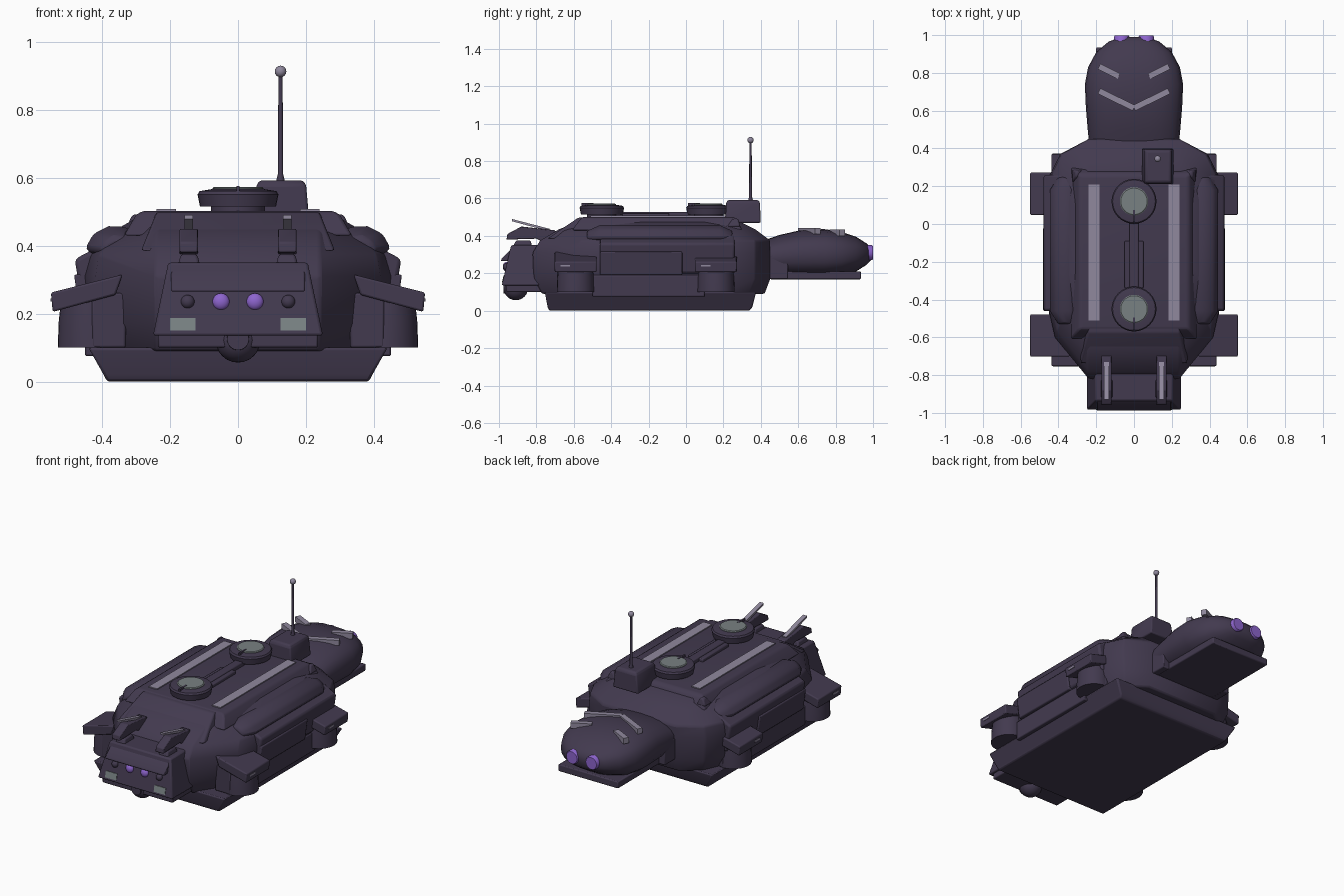
import bpy, bmesh, math
from mathutils import Vector

if "Cube" in bpy.data.objects:
    bpy.data.objects.remove(bpy.data.objects["Cube"])


def material(name, r, g, b):
    m = bpy.data.materials.new(name)
    m.use_nodes = True
    m.diffuse_color = (r, g, b, 1)
    m.node_tree.nodes["Principled BSDF"].inputs["Base Color"].default_value = (r, g, b, 1)
    return m


DARK = material("dark violet grey", 0.055, 0.042, 0.078)
TRIM = material("pale lavender grey", 0.28, 0.25, 0.34)
GLASS = material("grey green", 0.19, 0.22, 0.225)
PURPLE = material("bright purple", 0.27, 0.13, 0.62)


def finish(obj, mat, bevel, angle=35):
    obj.data.materials.append(mat)
    if bevel:
        mod = obj.modifiers.new("Bevel", 'BEVEL')
        mod.width, mod.segments, mod.limit_method = bevel, 2, 'ANGLE'
    bpy.ops.object.select_all(action='DESELECT')
    obj.select_set(True)
    bpy.context.view_layer.objects.active = obj
    bpy.ops.object.shade_smooth_by_angle(angle=math.radians(angle))
    return obj


def loft(name, rings, mat=DARK, bevel=0.008, angle=35):
    """Skin a stack of matching outlines and cap both ends."""
    bm = bmesh.new()
    loops = [[bm.verts.new(p) for p in ring] for ring in rings]
    n = len(loops[0])
    for a, b in zip(loops, loops[1:]):
        for i in range(n):
            j = (i + 1) % n
            bm.faces.new((a[i], a[j], b[j], b[i]))
    bm.faces.new(loops[0])
    bm.faces.new(loops[-1])
    bmesh.ops.recalc_face_normals(bm, faces=bm.faces)
    mesh = bpy.data.meshes.new(name)
    bm.to_mesh(mesh)
    bm.free()
    obj = bpy.data.objects.new(name, mesh)
    bpy.context.collection.objects.link(obj)
    return finish(obj, mat, bevel, angle)


def rect(x0, x1, y0, y1, z):
    return [(x0, y0, z), (x1, y0, z), (x1, y1, z), (x0, y1, z)]


def box(name, x0, x1, y0, y1, z0, z1, mat=DARK, bevel=0.006):
    return loft(name, [rect(x0, x1, y0, y1, z0), rect(x0, x1, y0, y1, z1)], mat, bevel)


def along_x(name, profile, x0, x1, mat=DARK, bevel=0.005):
    return loft(name, [[(x, y, z) for y, z in profile] for x in (x0, x1)], mat, bevel)


def along_y(name, profile, side, y0, y1, mat=DARK, bevel=0.006):
    return loft(name, [[(side * x, y, z) for x, z in profile] for y in (y0, y1)], mat, bevel)


def turned(name, centre, levels, axis='Z', mat=DARK, sides=32):
    """Revolve (radius, height) levels about an axis."""
    rings = []
    for r, h in levels:
        ring = []
        for i in range(sides):
            a = 2 * math.pi * i / sides
            u, v = r * math.cos(a), r * math.sin(a)
            ring.append(Vector(centre) + Vector((u, v, h) if axis == 'Z' else (u, h, v)))
        rings.append(ring)
    return loft(name, rings, mat, 0)


def ball(name, centre, scale, mat=DARK):
    bpy.ops.mesh.primitive_uv_sphere_add(segments=24, ring_count=12, location=centre)
    obj = bpy.context.object
    obj.name, obj.scale = name, scale
    return finish(obj, mat, 0, 60)


def bar(name, p, q, width, z0, z1, mat):
    p, q = Vector(p), Vector(q)
    d = (q - p).normalized() * width / 2
    n = Vector((-d.y, d.x))
    loft(name, [[(c.x, c.y, z) for c in (p + n, q + n, q - n, p - n)] for z in (z0, z1)], mat, 0)


# Lower tub and main hull
loft("lower_tub", [rect(-.385, .385, -.73, .34, 0), rect(-.395, .395, -.74, .355, .02),
                   rect(-.44, .44, -.755, .375, .10)])


def hull_ring(z, w, front, rear, nose=.24, tail=.24):
    half = [(nose, front), (w * .93, front + .22), (w, front + .36),
            (w, rear - .2), (w * .87, rear - .08), (tail, rear)]
    return [(x, y, z) for x, y in half] + [(-x, y, z) for x, y in reversed(half)]


loft("main_hull", [hull_ring(.09, .41, -.77, .42), hull_ring(.17, .44, -.815, .45),
                   hull_ring(.31, .45, -.82, .45), hull_ring(.375, .44, -.78, .45),
                   hull_ring(.435, .38, -.68, .37), hull_ring(.475, .31, -.58, .29)],
     bevel=.02, angle=45)

# Roof deck and sloping nose panel
loft("roof_deck", [rect(-.335, .335, -.61, .30, .43), rect(-.30, .30, -.565, .27, .49),
                   rect(-.28, .28, -.55, .25, .502)])
loft("nose_slope", [rect(-.285, .285, -.74, -.5, .385), rect(-.24, .24, -.575, -.5, .498)])
box("roof_spine", -.05, .05, -.34, -.09, .49, .52)
box("spine_rib", -.025, .025, -.4, .1, .49, .527)

# Round hatches
for label, y in (("front", -.45), ("rear", .12)):
    turned(label + "_hatch_ring", (0, y, 0),
           [(.08, .495), (.08, .515), (.112, .515), (.119, .55), (.113, .56), (.078, .566)])
    turned(label + "_hatch_lid", (0, y, 0), [(.075, .555), (.075, .569), (.07, .573)], mat=GLASS)
    box(label + "_hatch_notch", -.005, .005, y - .11, y - .045, .556, .575, bevel=0)

# Equipment box and antenna
loft("antenna_box", [rect(.04, .21, .21, .40, .47), rect(.055, .20, .215, .395, .58),
                     rect(.065, .19, .225, .385, .592)])
turned("antenna_rod", (.125, .345, 0), [(.014, .585), (.008, .61), (.006, .91)], sides=12)
ball("antenna_tip", (.125, .345, .912), (.017,) * 3, TRIM)

# Front block with lamps
FACE = Vector((0, -.985, .13)), Vector((0, -.935, .35))


def face_y(z):
    a, b = FACE
    return a.y + (b.y - a.y) * (z - a.z) / (b.z - a.z)


loft("front_block", [rect(-.25, .25, -.985, -.72, .135), rect(-.205, .205, -.935, -.72, .35)])
along_x("visor", [(-.99, .265), (-.985, .28), (-.93, .335), (-.92, .32), (-.94, .265)], -.197, .197)
box("block_floor", -.235, .235, -.96, -.76, .10, .15)
ball("chin_ball", (0, -.91, .122), (.066,) * 3)
turned("chin_cap", (0, -.975, .125), [(.032, 0), (.034, .03)], 'Y')

for s, side in ((1, "left"), (-1, "right")):
    def pair(x0, x1):
        return sorted((s * x0, s * x1))

    # Lamps and indicator plates
    ball(side + "_main_lamp", (s * .05, face_y(.235), .235), (.025, .018, .025), PURPLE)
    ball(side + "_small_lamp", (s * .148, face_y(.235), .235), (.02, .018, .02))
    a, b = pair(.125, .2)
    along_x(side + "_indicator", [(face_y(.15) - .004, .15), (face_y(.187) - .004, .187),
                                  (face_y(.187) + .004, .187), (face_y(.15) + .004, .15)],
            a, b, GLASS, 0)
    # Nose posts, fins and blades
    a, b = pair(.108, .18)
    loft(side + "_nose_post", [rect(a, b, -.93, -.82, .33), rect(a + .012, b - .012, -.91, -.83, .375)])
    a, b = pair(.118, .172)
    along_x(side + "_nose_fin", [(-.96, .38), (-.955, .41), (-.88, .45), (-.70, .43),
                                 (-.68, .37), (-.75, .36), (-.8, .385)], a, b)
    a, b = pair(.132, .158)
    along_x(side + "_fin_blade", [(-.93, .478), (-.93, .49), (-.73, .438), (-.73, .424)], a, b, TRIM, 0)
    # Roof stripe
    a, b = pair(.183, .24)
    box(side + "_roof_stripe", a, b, -.51, .21, .5, .508, TRIM, 0)
    a, b = pair(.27, .33)
    loft(side + "_deck_lug", [rect(a, b, .22, .29, .45), rect(a + .02, b - .02, .25, .28, .492)])
    # Shoulder, side skirt and door panel
    shoulder = [(.28, .42), (.33, .455), (.38, .457), (.425, .435), (.45, .39), (.4, .36)]
    loft(side + "_shoulder", [[(s * (.34 + (x - .34) * k), y, .38 + (z - .38) * k) for x, z in shoulder]
                              for y, k in ((-.53, .6), (-.46, 1), (.18, 1), (.25, .6))], bevel=.012)
    along_y(side + "_side_skirt", [(.3, .435), (.33, .44), (.48, .36), (.472, .31),
                                   (.455, .20), (.38, .19)], s, -.46, .26, bevel=.012)
    along_y(side + "_door_panel", [(.4, .32), (.482, .315), (.465, .19), (.4, .19)], s, -.46, -.02)
    box(side + "_lower_rail", *pair(.38, .45), -.5, .1, .075, .19)
    # Corner thruster pods with sloping covers
    for end, y in (("front", -.59), ("rear", .16)):
        turned(f"{side}_{end}_pod", (s * .43, y, 0), [(.1, .10), (.097, .18), (.088, .26)])
        box(f"{side}_{end}_pod_root", *pair(.33, .43), y - .1, y + .1, .10, .26)
        along_y(f"{side}_{end}_pod_cover", [(.34, .315), (.38, .305), (.55, .262), (.545, .205), (.36, .255)],
                s, y - .112, y + .112)
        box(f"{side}_{end}_pod_marker", *pair(.54, .551), y - .08, y - .03, .235, .245, TRIM, 0)
    # Rear lights and brow marks on the pod
    turned(side + "_rear_light", (s * .065, .965, .31), [(.04, -.06), (.04, .028), (.036, .034)], 'Y', PURPLE)
    bar(side + "_inner_brow", (0, .613), (s * .185, .705), .032, .41, .441, TRIM)
    bar(side + "_outer_brow", (s * .08, .782), (s * .185, .835), .032, .40, .434, TRIM)

# Rounded rear pod
STATIONS = ((.40, .235, .18, .37), (.50, .245, .175, .405), (.62, .255, .17, .432), (.74, .26, .17, .436),
            (.83, .243, .18, .422), (.91, .20, .21, .395), (.965, .135, .245, .36), (.99, .07, .27, .335))
rings = []
for y, w, low, high in STATIONS:
    mid = (low + high) / 2
    ring = []
    for i in range(24):
        t = 2 * math.pi * i / 24
        c, q = math.cos(t), math.sin(t)
        ring.append((w * math.copysign(abs(c) ** .8, c), y,
                     mid + (high - mid) * math.copysign(abs(q) ** .8, q)))
    rings.append(ring)
loft("rear_pod", rings, bevel=0, angle=50)
box("rear_pod_collar", -.24, .24, .40, .545, .17, .30)
box("rear_pod_floor", -.20, .20, .45, .935, .168, .21)
